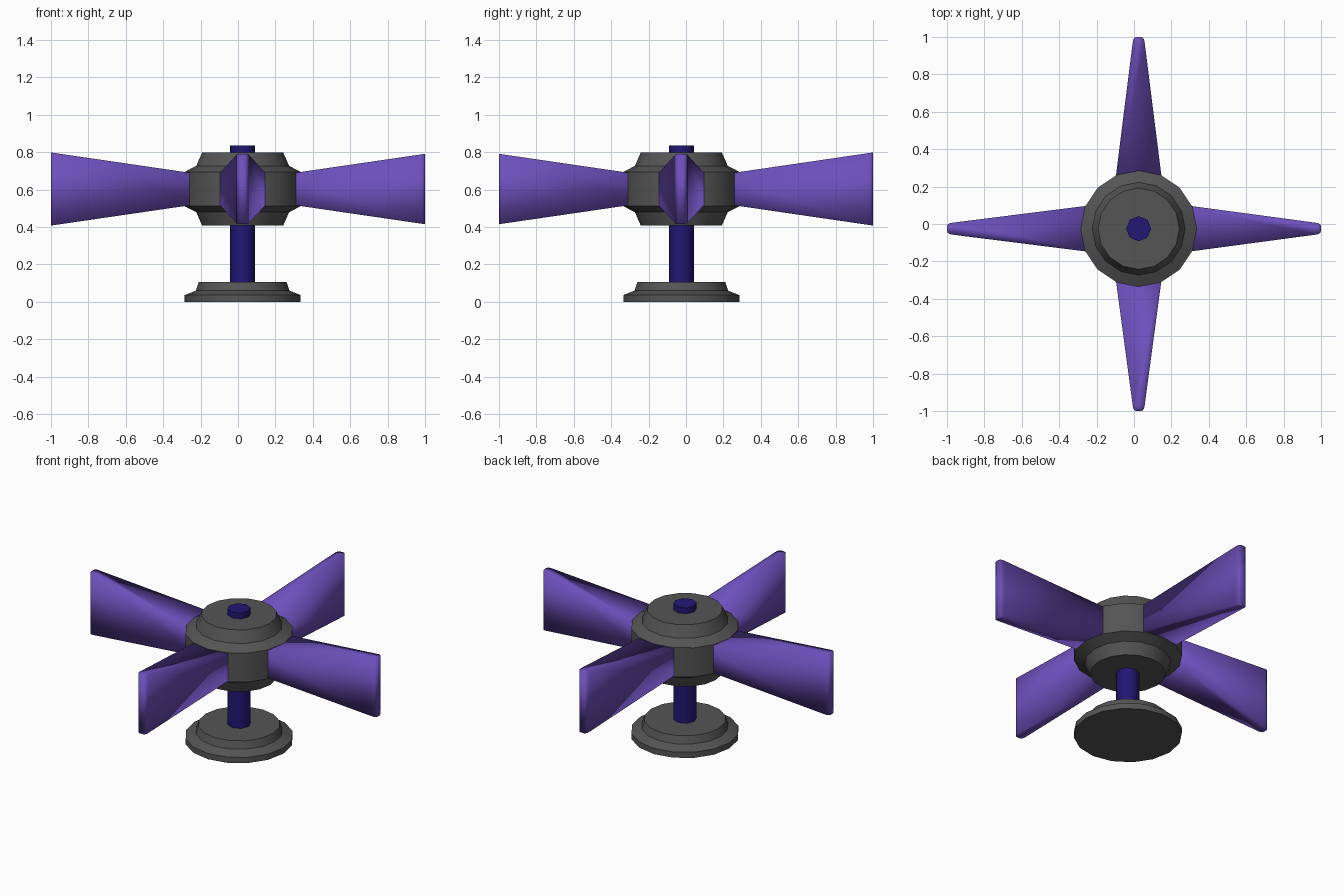
import bpy
import bmesh
from math import cos, sin, tau, radians

if "Cube" in bpy.data.objects:
    bpy.data.objects.remove(bpy.data.objects["Cube"])

CX, CY, CZ = 0.025, -0.025, 0.603   # hub centre


def material(name, rgb):
    m = bpy.data.materials.new(name)
    m.diffuse_color = (*rgb, 1)
    m.use_nodes = True
    m.node_tree.nodes["Principled BSDF"].inputs["Base Color"].default_value = m.diffuse_color
    return m


def finish(bm, name, mat, angle):
    bmesh.ops.recalc_face_normals(bm, faces=bm.faces)
    me = bpy.data.meshes.new(name)
    bm.to_mesh(me)
    bm.free()
    ob = bpy.data.objects.new(name, me)
    bpy.context.collection.objects.link(ob)
    me.materials.append(mat)
    bpy.ops.object.select_all(action='DESELECT')
    ob.select_set(True)
    bpy.context.view_layer.objects.active = ob
    bpy.ops.object.shade_smooth_by_angle(angle=radians(angle))
    return ob


def skin(bm, rings):
    # join equal rings with quads and cap both ends
    rings = [[bm.verts.new(p) for p in r] for r in rings]
    n = len(rings[0])
    for a, b in zip(rings, rings[1:]):
        for i in range(n):
            j = (i + 1) % n
            bm.faces.new((a[i], a[j], b[j], b[i]))
    bm.faces.new(rings[0])
    bm.faces.new(rings[-1])


def lathe(name, profile, sides, mat, angle):
    bm = bmesh.new()
    skin(bm, [[(r * cos(tau * i / sides), r * sin(tau * i / sides), z)
               for i in range(sides)] for r, z in profile])
    ob = finish(bm, name, mat, angle)
    ob.location = (CX, CY, 0)


def blade(name, length, turn, mat):
    # tapers in plan with a rounded tip, flares in height
    stations = [(0.20, 0.132), (length - 0.03, 0.032), (length - 0.014, 0.029),
                (length - 0.004, 0.022), (length, 0.012)]
    bm = bmesh.new()
    rings = []
    for r, w in stations:
        h = 0.075 + 0.146 * (r - 0.20)
        rings.append([(r, -w, -h), (r, w, -h), (r, w, h), (r, -w, h)])
    skin(bm, rings)
    ob = finish(bm, name, mat, 180)
    ob.location = (CX, CY, CZ)
    ob.rotation_euler.z = turn


grey = material("dark_grey", (0.09, 0.09, 0.09))
purple = material("purple", (0.15, 0.08, 0.5))
navy = material("navy", (0.016, 0.008, 0.17))

# foot
lathe("base", [(0.31, 0), (0.31, 0.036), (0.25, 0.06), (0.235, 0.106)], 16, grey, 30)

# hub, mirrored about its middle
half = [(0.217, 0.195), (0.248, 0.124), (0.31, 0.092)]
hub = [(r, CZ - z) for r, z in half] + [(r, CZ + z) for r, z in reversed(half)]
lathe("hub", hub, 16, grey, 30)

# central shaft
lathe("shaft", [(0.067, 0.05), (0.067, 0.835)], 8, navy, 50)

# four blades
for i, length in enumerate((0.975, 1.025, 1.025, 0.975)):
    blade(f"blade_{i + 1}", length, tau * i / 4, purple)
